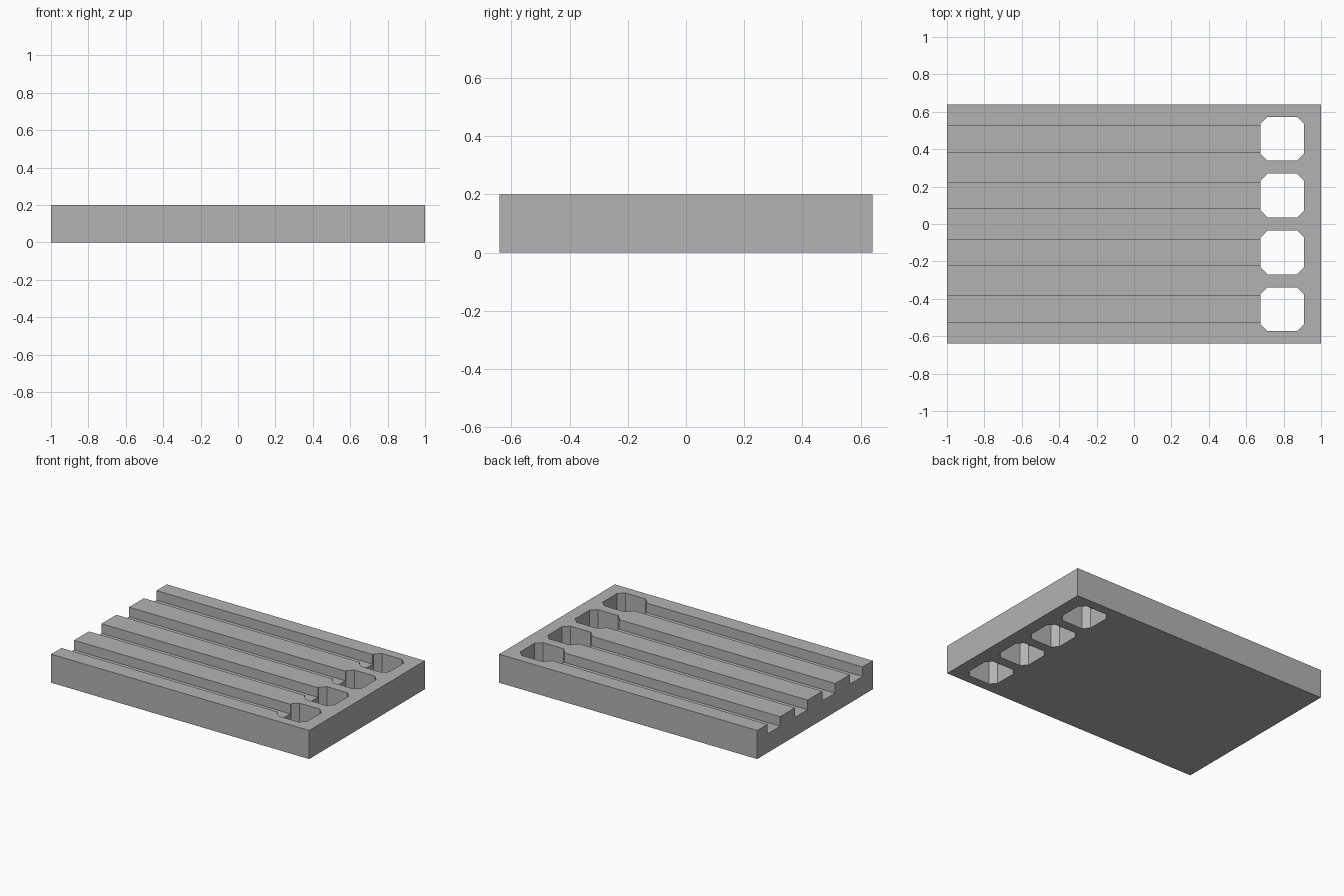
import bpy

LENGTH, WIDTH, HEIGHT = 2.0, 1.28, 0.2
PITCH = 0.304
GROOVE_WIDTH, GROOVE_DEPTH = 0.14, 0.067
HOLE_X, HOLE_SIZE, CHAMFER = 0.793, 0.234, 0.038

old = bpy.data.objects.get("Cube")
if old:
    bpy.data.objects.remove(old, do_unlink=True)

grey = bpy.data.materials.new("light grey")
grey.use_nodes = True
colour = (0.45, 0.45, 0.45, 1)
grey.diffuse_color = colour
grey.node_tree.nodes["Principled BSDF"].inputs["Base Color"].default_value = colour


def prism(name, outline, z0, z1):
    """Closed prism from a counter-clockwise outline in x and y."""
    n = len(outline)
    verts = [(x, y, z) for z in (z0, z1) for x, y in outline]
    faces = [tuple(reversed(range(n))), tuple(range(n, 2 * n))]
    faces += [(i, (i + 1) % n, n + (i + 1) % n, n + i) for i in range(n)]
    mesh = bpy.data.meshes.new(name)
    mesh.from_pydata(verts, [], faces)
    mesh.materials.append(grey)
    obj = bpy.data.objects.new(name, mesh)
    bpy.context.collection.objects.link(obj)
    return obj


def rectangle(x0, x1, y0, y1):
    return [(x0, y0), (x1, y0), (x1, y1), (x0, y1)]


def chamfered_square(cx, cy, size, cut):
    h, f = size / 2, size / 2 - cut
    corners = [(f, -h), (h, -f), (h, f), (f, h), (-f, h), (-h, f), (-h, -f), (-f, -h)]
    return [(cx + x, cy + y) for x, y in corners]


def carve(target, cutter):
    """Subtract the cutter for good and remove it."""
    mod = target.modifiers.new("carve", "BOOLEAN")
    mod.operation, mod.solver, mod.object = "DIFFERENCE", "EXACT", cutter
    cutter.hide_render = True
    bpy.context.view_layer.objects.active = target
    bpy.ops.object.modifier_apply(modifier=mod.name)
    bpy.data.objects.remove(cutter, do_unlink=True)


# Solid slab
tray = prism("grooved_tray", rectangle(-LENGTH / 2, LENGTH / 2, -WIDTH / 2, WIDTH / 2), 0, HEIGHT)

# Four channels open at one end, each running into a through hole
for i in range(4):
    y = (i - 1.5) * PITCH
    hole = prism("hole_cutter", chamfered_square(HOLE_X, y, HOLE_SIZE, CHAMFER), -0.1, HEIGHT + 0.1)
    carve(tray, hole)
    groove = prism("groove_cutter",
                   rectangle(-LENGTH / 2 - 0.1, HOLE_X, y - GROOVE_WIDTH / 2, y + GROOVE_WIDTH / 2),
                   HEIGHT - GROOVE_DEPTH, HEIGHT + 0.1)
    carve(tray, groove)
